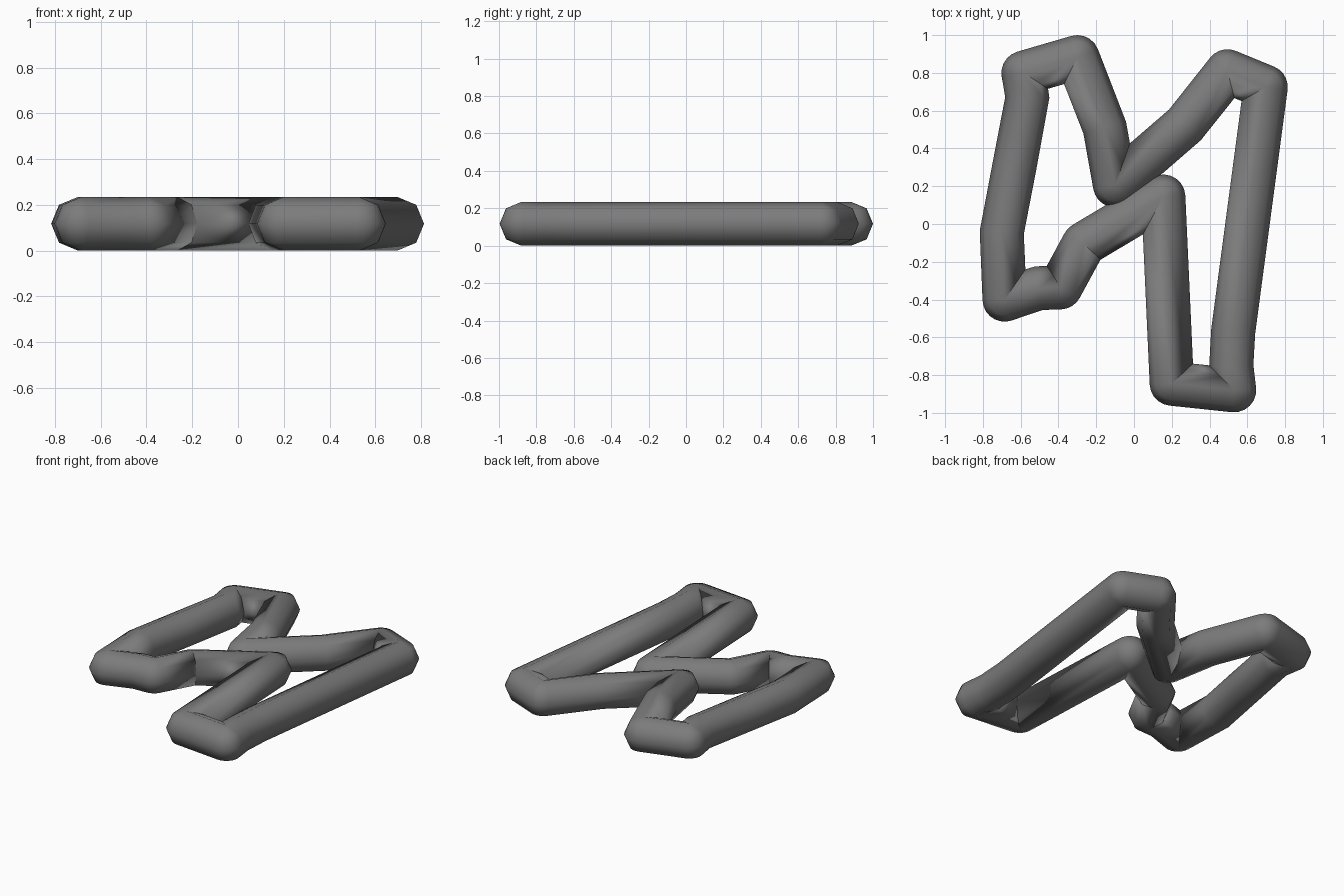
import bpy, bmesh, math
from mathutils import Vector

cube = bpy.data.objects.get("Cube")
if cube:
    bpy.data.objects.remove(cube, do_unlink=True)

RADIUS = 0.117
SIDES = 8
# Centre line of the closed tube, seen from above
PATH = [(-0.585, 0.80), (-0.30, 0.883), (-0.155, 0.51), (-0.10, 0.205),
        (0.27, 0.525), (0.495, 0.808), (0.697, 0.725), (0.525, -0.57),
        (0.515, -0.75), (0.53, -0.88), (0.20, -0.845), (0.155, 0.145),
        (-0.265, -0.105), (-0.39, -0.335), (-0.505, -0.34), (-0.685, -0.40),
        (-0.70, -0.045), (-0.635, 0.295), (-0.565, 0.67)]

grey = bpy.data.materials.new("grey")
grey.use_nodes = True
grey.diffuse_color = (0.2, 0.2, 0.2, 1)
grey.node_tree.nodes["Principled BSDF"].inputs["Base Color"].default_value = (0.2, 0.2, 0.2, 1)

bm = bmesh.new()


def add_ring(point, heading):
    """Octagonal section standing across the heading."""
    side = Vector((math.sin(heading), -math.cos(heading), 0))
    ring = []
    for i in range(SIDES):
        a = math.tau * i / SIDES
        offset = side * math.cos(a) + Vector((0, 0, math.sin(a)))
        ring.append(bm.verts.new(Vector((*point, RADIUS)) + offset * RADIUS))
    return ring


# Sweep the section, turning it in steps around each corner
rings = []
points = [Vector(p) for p in PATH]
for i, p in enumerate(points):
    before = p - points[i - 1]
    after = points[(i + 1) % len(points)] - p
    start = math.atan2(before.y, before.x)
    turn = math.remainder(math.atan2(after.y, after.x) - start, math.tau)
    if abs(turn) < 0.5:
        rings.append(add_ring(p, start + turn / 2))
    else:
        steps = max(2, math.ceil(abs(turn) / 0.3))
        for k in range(steps + 1):
            rings.append(add_ring(p, start + turn * k / steps))

for i, ring in enumerate(rings):
    following = rings[(i + 1) % len(rings)]
    for j in range(SIDES):
        n = (j + 1) % SIDES
        bm.faces.new((ring[j], ring[n], following[n], following[j]))

# Merge the poles left where sections turn on the spot, then shade
bmesh.ops.remove_doubles(bm, verts=bm.verts, dist=0.0001)
for f in bm.faces:
    f.smooth = True

mesh = bpy.data.meshes.new("bent_tube_loop")
bm.to_mesh(mesh)
bm.free()
mesh.materials.append(grey)
tube = bpy.data.objects.new("bent_tube_loop", mesh)
bpy.context.collection.objects.link(tube)
